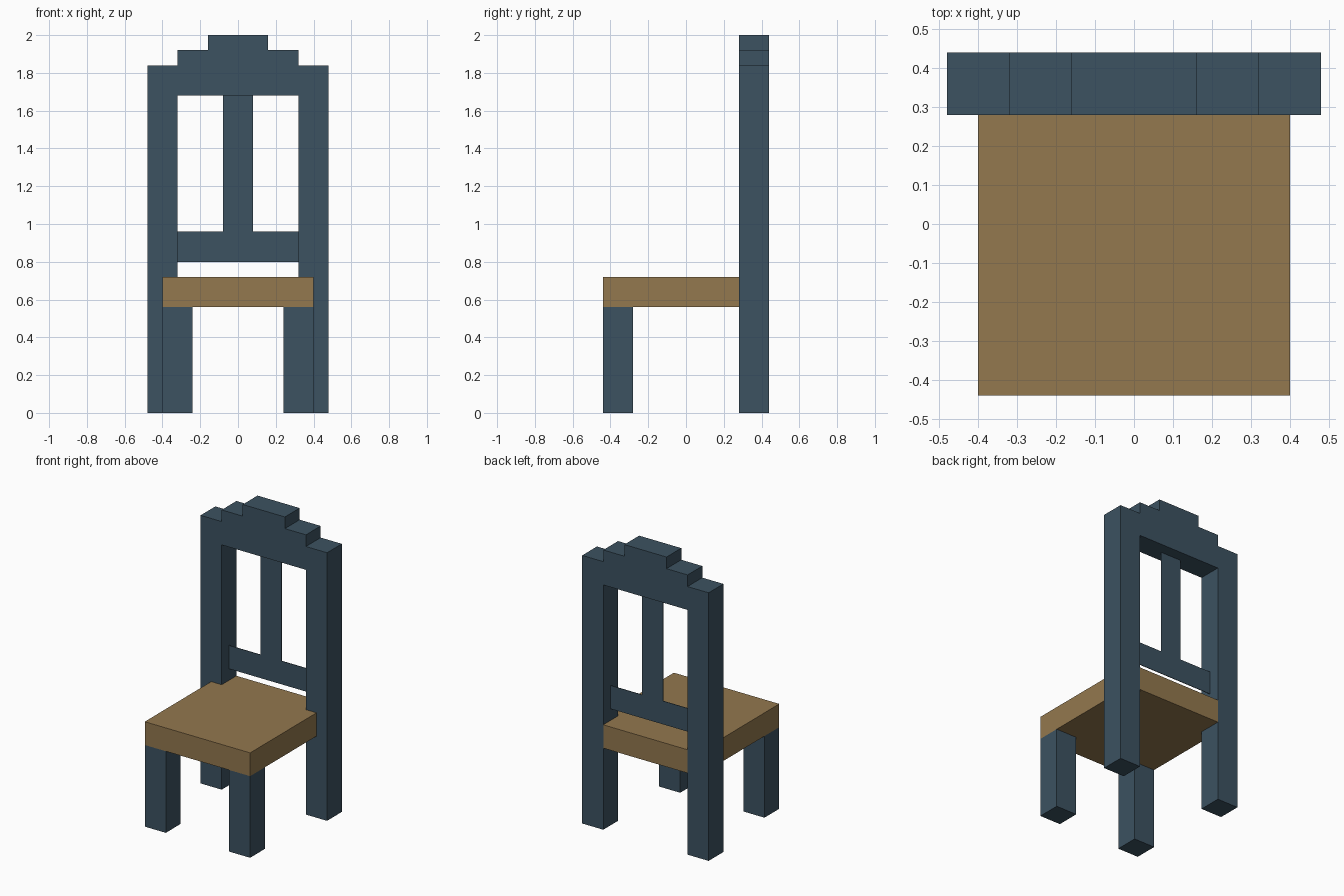
import bpy
import bmesh
from mathutils import Vector

old = bpy.data.objects.get("Cube")
if old:
    bpy.data.objects.remove(old, do_unlink=True)


def make_material(name, rgb):
    mat = bpy.data.materials.new(name)
    mat.use_nodes = True
    mat.diffuse_color = (*rgb, 1)
    mat.node_tree.nodes["Principled BSDF"].inputs["Base Color"].default_value = (*rgb, 1)
    return mat


slate = make_material("slate_blue_paint", (0.045, 0.084, 0.119))
wood = make_material("brown_wood", (0.292, 0.188, 0.077))


def extrude_half(name, half, upright, start, end, mat):
    """Mirror a half outline across x = 0 and extrude it along y (upright) or z."""
    outline = half + [(-x, v) for x, v in reversed(half)]
    bm = bmesh.new()
    verts = [bm.verts.new((x, start, v) if upright else (x, v, start)) for x, v in outline]
    face = bm.faces.new(verts)
    depth = end - start
    step = Vector((0, depth, 0)) if upright else Vector((0, 0, depth))
    new = bmesh.ops.extrude_face_region(bm, geom=[face], use_keep_orig=True)["geom"]
    bmesh.ops.translate(bm, vec=step, verts=[g for g in new if isinstance(g, bmesh.types.BMVert)])
    bmesh.ops.recalc_face_normals(bm, faces=bm.faces)
    mesh = bpy.data.meshes.new(name)
    bm.to_mesh(mesh)
    bm.free()
    mesh.materials.append(mat)
    obj = bpy.data.objects.new(name, mesh)
    bpy.context.collection.objects.link(obj)
    return obj


def add_box(name, low, high, mat):
    low, high = Vector(low), Vector(high)
    bpy.ops.mesh.primitive_cube_add(size=1, location=(low + high) / 2)
    obj = bpy.context.object
    obj.name = name
    obj.scale = high - low
    bpy.ops.object.transform_apply(location=False, rotation=False, scale=True)
    obj.data.materials.append(mat)
    return obj


# Back frame: two tall posts joined by a stepped crest
extrude_half("back_frame", [
    (0.16, 2.0), (0.16, 1.92), (0.32, 1.92), (0.32, 1.84), (0.48, 1.84),
    (0.48, 0), (0.32, 0), (0.32, 1.68)], True, 0.28, 0.44, slate)

# Thin panel in the middle of the frame: lower rail with a centre slat
extrude_half("back_rail_and_slat", [
    (0.08, 1.68), (0.08, 0.96), (0.32, 0.96), (0.32, 0.8)], True, 0.358, 0.362, slate)

# Seat, notched at the rear to fit between the posts
extrude_half("seat", [
    (0.4, -0.44), (0.4, 0.28), (0.32, 0.28), (0.32, 0.44)], False, 0.56, 0.72, wood)

# Front legs
for side, x in (("left", 0.24), ("right", -0.4)):
    add_box(f"front_leg_{side}", (x, -0.44, 0), (x + 0.16, -0.28, 0.56), slate)
